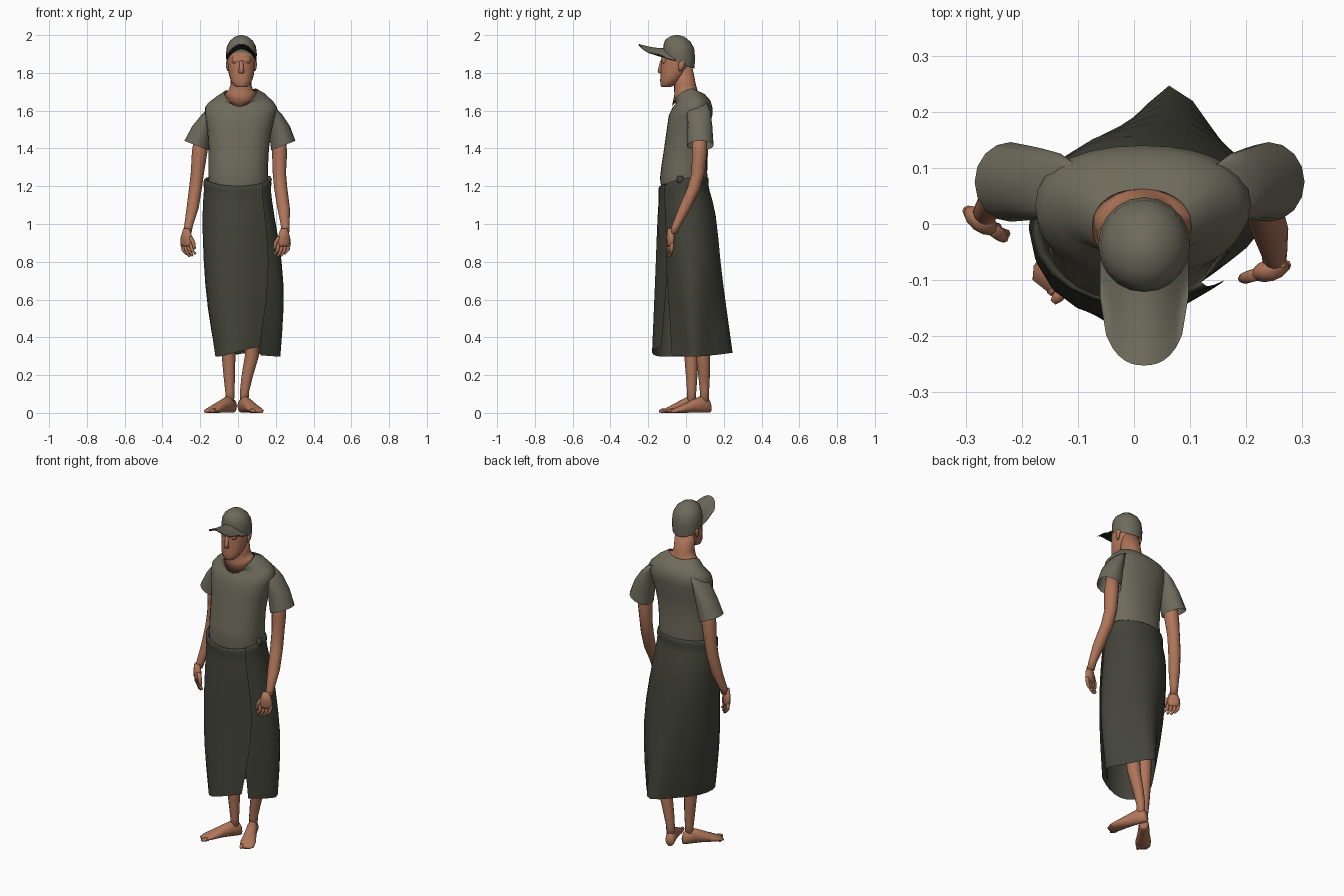
import bpy, bmesh, math
from mathutils import Matrix, Vector


def mat(name, rgb):
    m = bpy.data.materials.new(name)
    m.diffuse_color = (*rgb, 1)
    return m


SKIN = mat("skin", (0.43, 0.18, 0.10))
SHIRT = mat("olive grey cloth", (0.155, 0.146, 0.105))
SKIRT = mat("dark olive cloth", (0.055, 0.056, 0.041))
DARK = mat("dark lining", (0.02, 0.02, 0.016))


def finish(bm, name, material, recalc=True):
    if recalc:
        bmesh.ops.recalc_face_normals(bm, faces=bm.faces)
    me = bpy.data.meshes.new(name)
    bm.to_mesh(me)
    bm.free()
    me.materials.append(material)
    for p in me.polygons:
        p.use_smooth = True
    ob = bpy.data.objects.new(name, me)
    bpy.context.collection.objects.link(ob)
    return ob


def bridge(bm, rows, closed):
    n = len(rows[0])
    for a, b in zip(rows, rows[1:]):
        for i in range(n if closed else n - 1):
            j = (i + 1) % n
            bm.faces.new((a[i], a[j], b[j], b[i]))


def loft(name, rings, material, n=20, caps=(True, True), rot=0, M=None, sq=1):
    """rings: cx, cy, cz, rx, ry, tilt in x, tilt in y, side lift; sq < 1 squares the section"""
    bm = bmesh.new()
    rows = []
    for r in rings:
        cx, cy, cz, rx, ry, tx, ty, s = (list(r) + [0, 0, 0])[:8]
        row = []
        for i in range(n):
            a = 2 * math.pi * i / n
            u, v = (math.copysign(abs(t) ** sq, t) for t in (math.cos(a), math.sin(a)))
            p = Vector((u * rx, v * ry, tx * u + ty * v + s * u * u))
            p = Matrix.Rotation(rot, 3, 'Z') @ p + Vector((cx, cy, cz))
            row.append(bm.verts.new(M @ p if M else p))
        rows.append(row)
    bridge(bm, rows, True)
    for cap, row in zip(caps, (rows[0], rows[-1])):
        if cap:
            bm.faces.new(row)
    return finish(bm, name, material)


def tube(name, pts, material=SKIN, n=12):
    return loft(name, [(x, y, z, r, r) for x, y, z, r in pts], material, n)


# Shirt body, open at hem and collar
loft("shirt", [
    (0, -.012, 1.17, .15, .115), (.002, -.012, 1.24, .158, .126),
    (.002, -.010, 1.31, .157, .120), (.004, -.003, 1.40, .160, .113),
    (.008, .010, 1.50, .170, .112), (.012, .024, 1.575, .187, .115), (.016, .034, 1.615, .192, .106),
    (.016, .038, 1.645, .172, .092, .002, .008), (.014, .022, 1.664, .128, .078, .008, .022, .016),
    (.014, -.005, 1.665, .088, .067, .006, .034, .037)], SHIRT, 28, (False, False), sq=.9)

# Neck with the bare skin inside the collar
loft("neck", [
    (.014, -.005, 1.656, .089, .069, .006, .034, .037), (.015, .000, 1.695, .066, .062, 0, .010, .012),
    (.016, -.005, 1.735, .055, .058), (.017, -.02, 1.84, .055, .052)], SKIN, sq=.95)

# Head, nose, brow, lips and ears
HX = .018
loft("head", [
    (HX, -.107, 1.724, .026, .022), (HX, -.096, 1.735, .042, .038), (HX, -.083, 1.76, .057, .054),
    (HX, -.066, 1.79, .066, .068), (HX, -.054, 1.83, .071, .080), (HX, -.048, 1.86, .073, .084),
    (HX, -.045, 1.90, .073, .080), (HX, -.040, 1.94, .065, .065)], SKIN)
loft("nose", [(HX, -.130, 1.796, .008, .008), (HX, -.133, 1.804, .016, .017),
              (HX, -.132, 1.825, .012, .015), (HX, -.126, 1.865, .010, .010)], SKIN, 8)
loft("brow", [(HX, -.108, 1.845, .046, .018), (HX, -.113, 1.865, .050, .021),
              (HX, -.110, 1.885, .048, .018)], SKIN, 12)
loft("lips", [(HX, -.120, 1.765, .018, .010), (HX, -.124, 1.772, .024, .012),
              (HX, -.120, 1.785, .018, .010)], SKIN, 10)
for s in (-1, 1):
    x = HX + s * .070
    loft("ear", [(x, -.03, 1.81, .004, .006), (x + s * .003, -.027, 1.825, .007, .014),
                 (x + s * .005, -.023, 1.85, .008, .018), (x, -.023, 1.87, .006, .012)], SKIN, 8)

# Cap crown
loft("cap_crown", [
    (HX, -.036, 1.854, .079, .081, 0, -.032), (HX, -.037, 1.90, .082, .085, 0, -.018),
    (HX, -.038, 1.94, .077, .081, 0, -.010), (HX, -.043, 1.97, .061, .067, 0, -.005),
    (HX, -.048, 1.991, .035, .040), (HX, -.05, 2.0, .010, .012)], SHIRT, 20, (False, True))


# Cap visor: arched sheet over a dark lining
def visor(name, drop, material, flip):
    bm = bmesh.new()
    rows = []
    for j in range(6):
        v = j / 5
        row = []
        for i in range(15):
            u = -1 + i / 7
            root = -.105 + .055 * u * u
            tip = -.130 - .122 * max(0, 1 - abs(u) ** 2.4) ** .5
            row.append(bm.verts.new((HX + .079 * u, root + (tip - root) * v,
                                     1.930 + .024 * v * v - .060 * u * u - drop)))
        rows.append(row[::-1] if flip else row)
    bridge(bm, rows, False)
    finish(bm, name, material, False)


visor("cap_visor", 0, SHIRT, True)
visor("visor_lining", .005, DARK, False)

# Sleeves, flared and open at the hem
for s in (-1, 1):
    k = .012 if s > 0 else -.010
    loft("sleeve", [
        (.01 + s * .230, .075, 1.415, .064, .071, s * .025),
        (.01 + s * (.200 + k * .6), .073, 1.52, .058, .066, s * -.002),
        (.01 + s * (.168 + k), .068, 1.595, .046, .062, s * -.018),
        (.01 + s * (.140 + k), .058, 1.635, .034, .054, s * -.014),
        (.01 + s * .105, .048, 1.648, .022, .044, s * -.010)], SHIRT, 16, (False, True))

# Arms
tube("left_arm", [(-.193, .073, 1.49, .036), (-.203, .075, 1.38, .041), (-.215, .077, 1.27, .035),
                  (-.225, .072, 1.19, .034), (-.241, .052, 1.08, .032), (-.262, .025, .99, .023),
                  (-.268, .015, .95, .021)])
tube("right_arm", [(.212, .072, 1.49, .036), (.220, .072, 1.38, .040), (.219, .064, 1.27, .035),
                   (.226, .042, 1.19, .035), (.242, -.008, 1.08, .033), (.250, -.052, .99, .023),
                   (.250, -.067, .95, .021)])


# Hands: palm, four fingers and a thumb, spread along a turned axis
def hand(side, cx, cy, rot, s):
    w = Vector((math.cos(rot), math.sin(rot), 0))
    inward = Vector((s * .022, -.006, 0))
    c = Vector((cx, cy, 0))
    loft(side + "_palm", [(cx, cy, .975, .018, .016), (cx, cy, .93, .035, .020),
                          (cx, cy, .895, .036, .017), (cx, cy, .882, .030, .013)], SKIN, 12, rot=rot)
    for j in range(4):
        o = c + w * (j - 1.5) * .019
        k = o + inward * .3
        t = o + inward
        drop = .010 * abs(j - 1.3)
        tube(side + "_finger", [(*o.xy, .900, .010), (*k.xy, .860, .0095),
                                (*t.xy, .828 + drop, .008), (*t.xy, .822 + drop, .003)], n=8)
    a, b, e = c + w * s * .025, c + w * s * .046, c + w * s * .052
    tube(side + "_thumb", [(*a.xy, .935, .012), (*b.xy, .90, .011), (*e.xy, .872, .008),
                           (*e.xy, .866, .003)], n=8)


hand("left", -.273, .006, -.64, 1)
hand("right", .243, -.082, .30, -1)

# Legs
tube("left_leg", [(-.043, .03, .03, .022), (-.043, .03, .11, .024), (-.046, .030, .19, .030),
                  (-.050, .027, .30, .036), (-.055, .02, .50, .043), (-.07, .0, .80, .055)])
tube("right_leg", [(.033, .097, .03, .022), (.034, .098, .11, .024), (.048, .096, .19, .030),
                   (.073, .090, .30, .037), (.080, .07, .50, .043), (.08, .01, .80, .055)])

# Bare feet, lofted from heel to toe and turned outward
for side, x, y, a in (("left", -.045, .03, -.67), ("right", .033, .093, .42)):
    M = Matrix.Translation((x, y, 0)) @ Matrix.Rotation(a, 4, 'Z') @ Matrix.Rotation(math.pi / 2, 4, 'X')
    loft(side + "_foot", [
        (0, .026, -.040, .016, .022), (0, .036, -.030, .026, .036), (0, .045, .015, .029, .045),
        (0, .034, .070, .033, .034), (0, .021, .125, .042, .021), (0, .012, .165, .040, .012),
        (0, .007, .186, .026, .007)], SKIN, 14, M=M)
    for j in range(5):
        r = .011 - .0012 * j
        t = (-.028 + .015 * j) * (-1 if side == "left" else 1)
        loft(side + "_toe", [(t, r, .155, r, r), (t, r, .182 - .006 * j, r, r),
                             (t, r * .8, .195 - .007 * j, r * .5, r * .6)], SKIN, 8, M=M)

# Wrap skirt: runs from the free front edge round the left, back and right, under itself
MID = [(.170, -.095), (.06, -.155), (-.06, -.168), (-.155, -.13), (-.195, -.03), (-.165, .085),
       (-.065, .168), (.04, .188), (.145, .16), (.232, .075), (.248, -.01), (.175, -.070), (.09, -.105)]
HEM = [(.115, -.130, .350), (.03, -.182, .335), (-.055, -.182, .305), (-.118, -.13, .295),
       (-.125, -.03, .30), (-.085, .06, .30), (-.015, .138, .305), (.06, .298, .325),
       (.150, .150, .305), (.205, .085, .30), (.240, .035, .297), (.180, -.020, .300), (.120, -.075, .305)]


def wrap(cx, cy, rx, ry, z):
    """ellipse row with a short overlap tucked inside; z is a function of the angle"""
    row = []
    for k in range(13):
        a = math.radians(-45 - k * 400 / 12)
        g = .95 if k > 10 else 1
        row.append((cx + rx * g * math.cos(a), cy + ry * g * math.sin(a), z(a)))
    return row


def waist(f, dz):
    return wrap(-.003, -.012, .180 * f, .134 * f,
                lambda a: 1.215 + .025 * math.sin(a) + .02 * math.cos(a) ** 2 + dz)


rows = [waist(.90, -.03), waist(.96, .012), waist(1.06, .006), waist(1.06, -.030), waist(1.03, -.048)]
hip = wrap(-.002, .006, .200, .166, lambda a: 1.07)
mid = [(x, y, .80) for x, y in MID]
low = [(m[0] * .5 + h[0] * .5 + (.020 if h[0] > .19 else -.014 if h[0] < -.08 else 0),
        m[1] * .5 + h[1] * .5, .56) for m, h in zip(MID, HEM)]
low[0] = (.147, -.112, .56)
bm = bmesh.new()
bridge(bm, [[bm.verts.new(p) for p in r] for r in rows + [hip, mid, low, HEM]], False)
skirt = finish(bm, "wrap_skirt", SKIRT)
sub = skirt.modifiers.new("smooth", 'SUBSURF')
sub.levels = sub.render_levels = 1
sub.boundary_smooth = 'PRESERVE_CORNERS'

# Small tucked knot at the waist
loft("waist_knot", [(.162, -.03, 1.215, .010, .015), (.166, -.03, 1.235, .014, .022),
                    (.162, -.03, 1.255, .008, .014)], SKIRT, 10)
